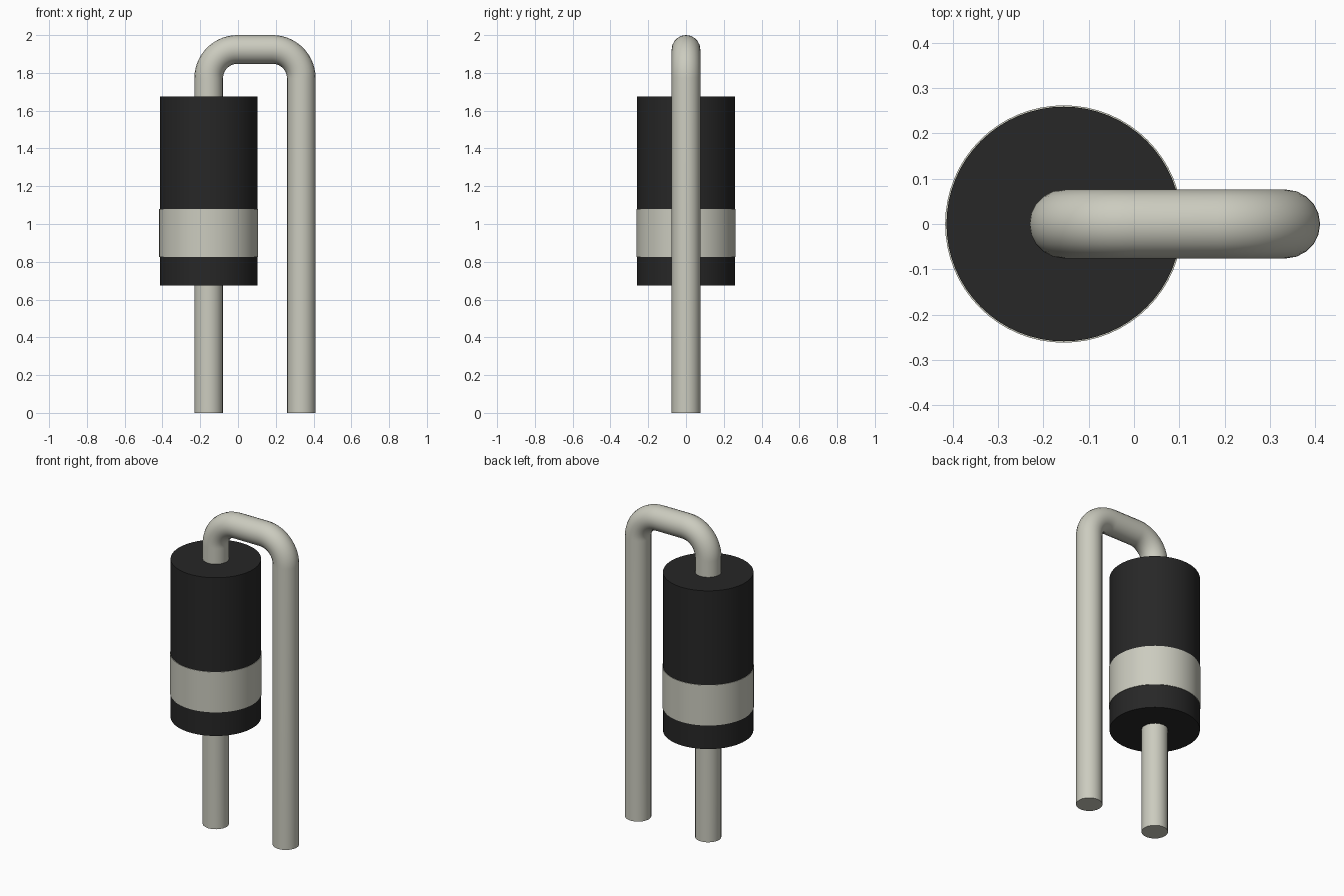
import bpy
import math

cube = bpy.data.objects.get("Cube")
if cube:
    bpy.data.objects.remove(cube, do_unlink=True)

BODY_X, RETURN_X = -0.155, 0.335
LEAD_R, BEND_R = 0.076, 0.152
TOP = 2.0 - LEAD_R


def material(name, color):
    mat = bpy.data.materials.new(name)
    mat.use_nodes = True
    mat.diffuse_color = color
    mat.node_tree.nodes["Principled BSDF"].inputs["Base Color"].default_value = color
    return mat


black = material("black_plastic", (0.02, 0.02, 0.02, 1))
metal = material("pale_metal", (0.60, 0.60, 0.52, 1))


def finish(obj, name, mat):
    obj.name = name
    obj.data.materials.clear()
    obj.data.materials.append(mat)
    bpy.ops.object.select_all(action="DESELECT")
    obj.select_set(True)
    bpy.context.view_layer.objects.active = obj
    bpy.ops.object.shade_smooth_by_angle(angle=math.radians(35))


def cylinder(name, radius, bottom, top, mat):
    bpy.ops.mesh.primitive_cylinder_add(
        vertices=64, radius=radius, depth=top - bottom,
        location=(BODY_X, 0, (bottom + top) / 2))
    finish(bpy.context.object, name, mat)


# Body and the stripe wrapped around it
cylinder("body", 0.259, 0.675, 1.675, black)
cylinder("polarity_band", 0.262, 0.825, 1.08, metal)


# Bent wire: up through the body, over the top, and down again
def bend(center_x, start, end, steps=14):
    for i in range(steps + 1):
        a = math.radians(start + (end - start) * i / steps)
        yield (center_x + BEND_R * math.cos(a), 0, TOP - BEND_R + BEND_R * math.sin(a))


path = [(BODY_X, 0, 0), *bend(BODY_X + BEND_R, 180, 90),
        *bend(RETURN_X - BEND_R, 90, 0), (RETURN_X, 0, 0)]
curve = bpy.data.curves.new("wire_lead", "CURVE")
curve.dimensions = "3D"
curve.bevel_depth = LEAD_R
curve.bevel_resolution = 8
curve.use_fill_caps = True
spline = curve.splines.new("POLY")
spline.points.add(len(path) - 1)
for point, co in zip(spline.points, path):
    point.co = (*co, 1)
lead = bpy.data.objects.new("wire_lead", curve)
bpy.context.collection.objects.link(lead)
bpy.ops.object.select_all(action="DESELECT")
lead.select_set(True)
bpy.context.view_layer.objects.active = lead
bpy.ops.object.convert(target="MESH")
finish(bpy.context.object, "wire_lead", metal)
